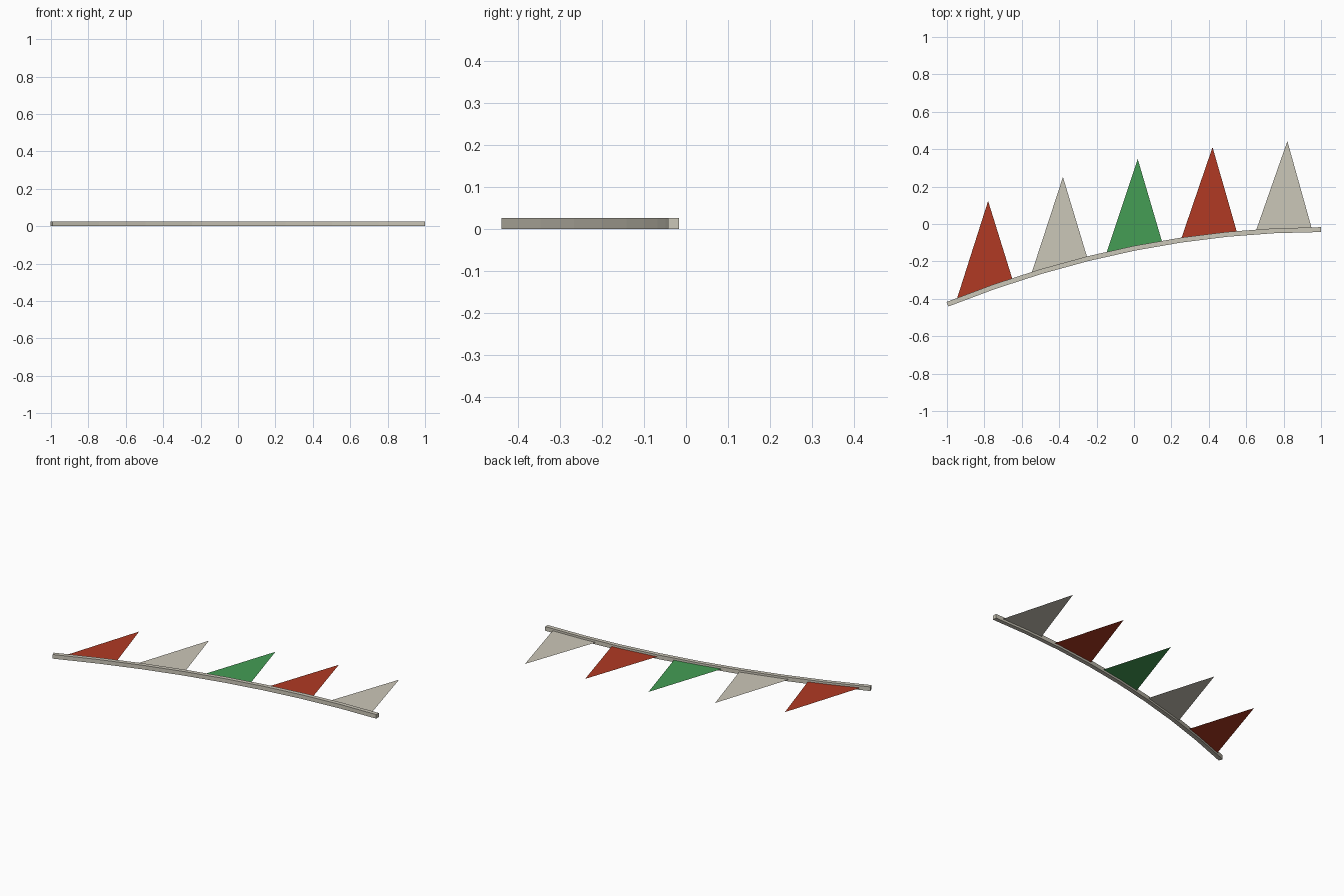
import bpy
from mathutils import Vector

if "Cube" in bpy.data.objects:
    bpy.data.objects.remove(bpy.data.objects["Cube"])

ROPE = 0.026      # square rope thickness
SEGMENTS = 8


def material(name, rgb):
    m = bpy.data.materials.new(name)
    m.diffuse_color = (*rgb, 1)
    m.use_nodes = True
    m.node_tree.nodes["Principled BSDF"].inputs["Base Color"].default_value = m.diffuse_color
    return m


def add_mesh(name, verts, faces, mat):
    me = bpy.data.meshes.new(name)
    me.from_pydata(verts, [], faces)
    me.materials.append(mat)
    ob = bpy.data.objects.new(name, me)
    bpy.context.collection.objects.link(ob)
    return ob


def sag(x):
    # height of the hanging rope along y
    return -0.03 - 0.1 * (1 - x) ** 2


cream = material("cream", (0.60, 0.57, 0.48))
red = material("red", (0.44, 0.042, 0.017))
green = material("green", (0.058, 0.34, 0.09))

# Rope: square section swept along the sagging curve
verts, faces = [], []
for i in range(SEGMENTS + 1):
    x = -0.997 + 1.997 * i / SEGMENTS
    p = Vector((x, sag(x)))
    n = Vector((-0.2 * (1 - x), 1)).normalized() * ROPE / 2
    a, b = p - n, p + n
    verts += [(a.x, a.y, 0), (b.x, b.y, 0), (b.x, b.y, ROPE), (a.x, a.y, ROPE)]
for i in range(SEGMENTS):
    for k in range(4):
        j = (k + 1) % 4
        faces.append((4 * i + k, 4 * i + j, 4 * i + 4 + j, 4 * i + 4 + k))
e = 4 * SEGMENTS
faces += [(3, 2, 1, 0), (e, e + 1, e + 2, e + 3)]
add_mesh("rope", verts, faces, cream)

# Pennants: thin triangles whose base sits inside the rope
for i, mat in enumerate((red, cream, green, red, cream)):
    c = -0.8 + 0.4 * i
    z = ROPE / 2
    l, r = c - 0.15, c + 0.152
    add_mesh(f"pennant_{i + 1}",
             [(l, sag(l), z), (r, sag(r), z), (c + 0.02, sag(c) + 0.477, z)],
             [(0, 1, 2)], mat)
